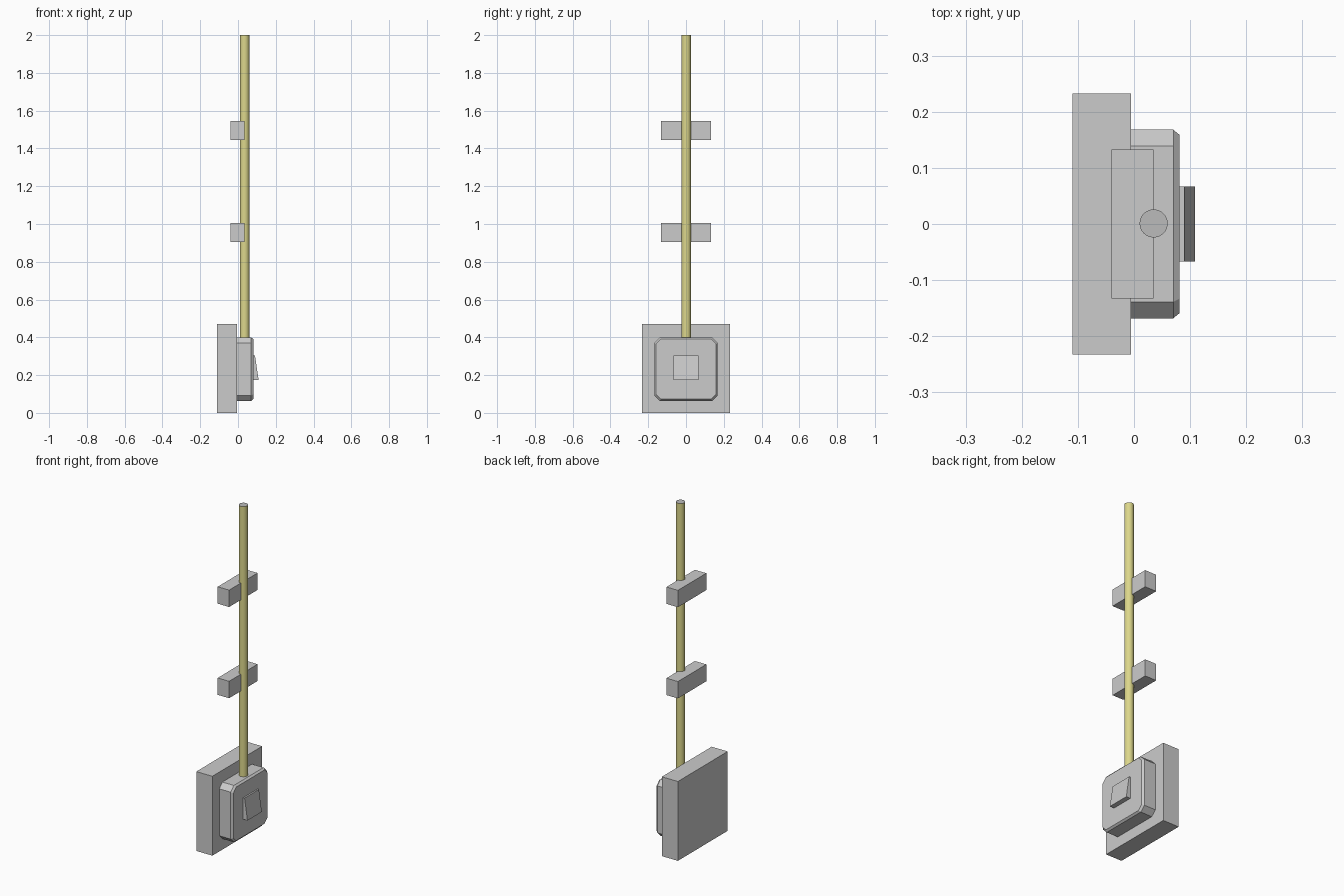
import bpy
import bmesh
import math

if "Cube" in bpy.data.objects:
    bpy.data.objects.remove(bpy.data.objects["Cube"])


def mesh_object(name, bm):
    bmesh.ops.recalc_face_normals(bm, faces=bm.faces)
    me = bpy.data.meshes.new(name)
    bm.to_mesh(me)
    bm.free()
    ob = bpy.data.objects.new(name, me)
    bpy.context.collection.objects.link(ob)
    return ob


def loft(name, rings):
    """Skin a stack of equal-length rings and cap both ends."""
    bm = bmesh.new()
    loops = [[bm.verts.new(p) for p in ring] for ring in rings]
    n = len(loops[0])
    for a, b in zip(loops, loops[1:]):
        for i in range(n):
            j = (i + 1) % n
            bm.faces.new((a[i], a[j], b[j], b[i]))
    bm.faces.new(loops[0])
    bm.faces.new(loops[-1])
    return mesh_object(name, bm)


def box(name, x0, x1, half_y, z0, z1):
    return loft(name, [[(x, -half_y, z0), (x, half_y, z0), (x, half_y, z1), (x, -half_y, z1)]
                       for x in (x0, x1)])


def octagon(x, half, cut, zc):
    """Square with clipped corners in the YZ plane."""
    h, k = half, half - cut
    pts = [(k, -h), (h, -k), (h, k), (k, h), (-k, h), (-h, k), (-h, -k), (-k, -h)]
    return [(x, y, zc + z) for y, z in pts]


# Wall block behind the switch
box("wall_block", -0.11, -0.005, 0.233, 0.0, 0.47)

# Switch housing: clipped corners and a chamfered front rim
loft("switch_housing", [octagon(-0.005, 0.168, 0.029, 0.232),
                        octagon(0.07, 0.168, 0.029, 0.232),
                        octagon(0.081, 0.159, 0.026, 0.232)])

# Tilted rocker, thicker at the bottom
rocker = [(0.078, 0.175), (0.109, 0.175), (0.09, 0.303), (0.078, 0.303)]
loft("rocker", [[(x, y, z) for x, z in rocker] for y in (-0.067, 0.067)])

# Two pipe brackets
for name, z in (("lower_bracket", 0.905), ("upper_bracket", 1.445)):
    box(name, -0.04, 0.035, 0.133, z, z + 0.1)

# Conduit pipe: yellow side, plain grey ends
n = 32
pipe = loft("conduit_pipe", [[(0.035 + 0.025 * math.cos(2 * math.pi * i / n),
                               0.001 + 0.025 * math.sin(2 * math.pi * i / n), z)
                              for i in range(n)] for z in (0.398, 2.0)])
yellow = bpy.data.materials.new("yellow_plastic")
yellow.diffuse_color = (0.72, 0.68, 0.26, 1)
yellow.use_nodes = True
yellow.node_tree.nodes["Principled BSDF"].inputs["Base Color"].default_value = yellow.diffuse_color
grey = bpy.data.materials.new("grey_end")
grey.diffuse_color = (0.5, 0.5, 0.5, 1)
grey.use_nodes = True
grey.node_tree.nodes["Principled BSDF"].inputs["Base Color"].default_value = grey.diffuse_color
pipe.data.materials.append(yellow)
pipe.data.materials.append(grey)
for p in pipe.data.polygons:
    p.material_index = 1 if abs(p.normal.z) > 0.5 else 0
bpy.context.view_layer.objects.active = pipe
pipe.select_set(True)
bpy.ops.object.shade_smooth_by_angle()
